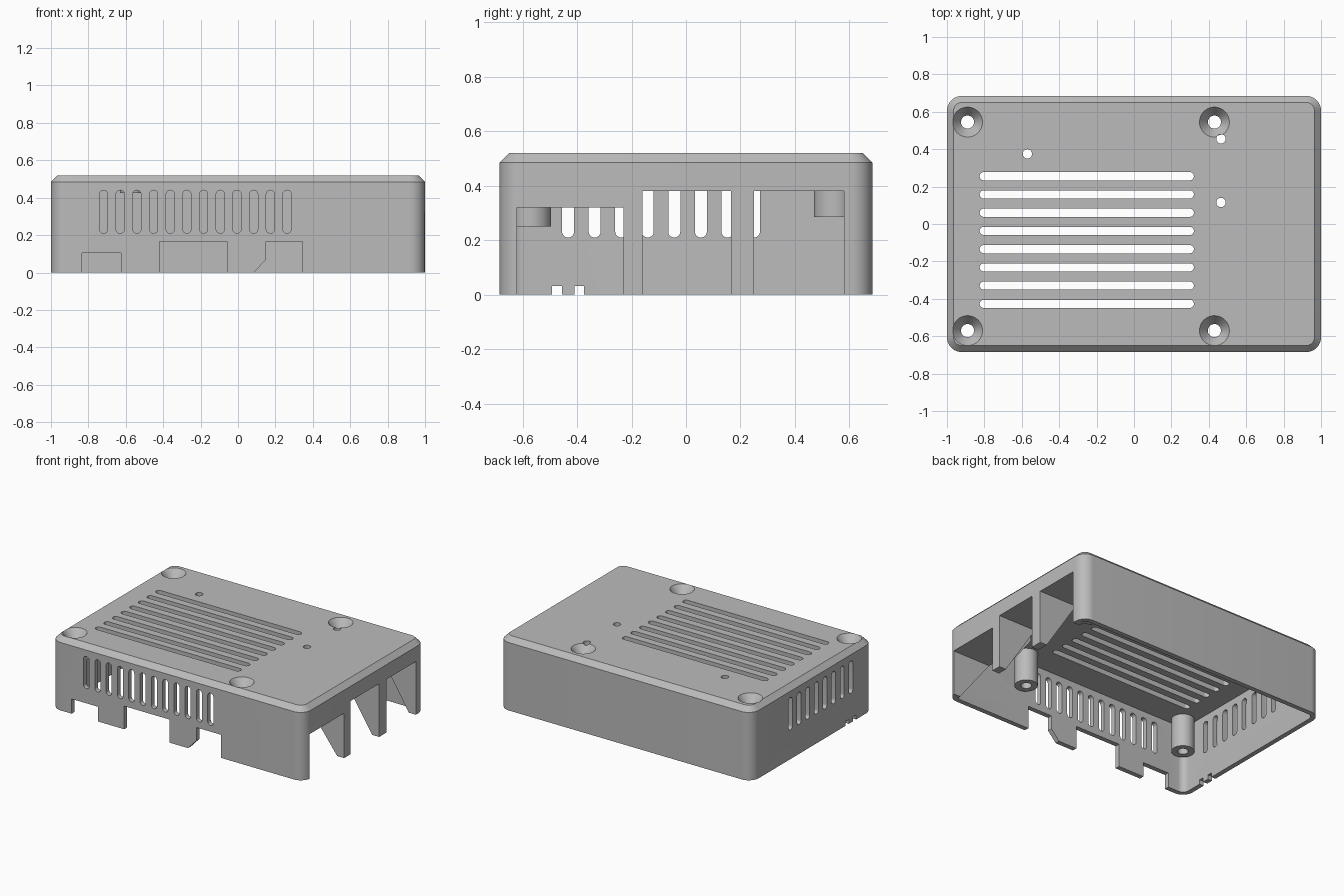
import bpy, bmesh, math

old = bpy.data.objects.get("Cube")
if old:
    bpy.data.objects.remove(old, do_unlink=True)

HX, HY, TOP, WALL = 1.0, 0.685, 0.52, 0.034
CHAMFER, CORNER = 0.035, 0.08
CEILING = TOP - WALL

grey = bpy.data.materials.new("plain grey plastic")
grey.use_nodes = True
colour = (0.5, 0.5, 0.5, 1)
grey.diffuse_color = colour
grey.node_tree.nodes["Principled BSDF"].inputs["Base Color"].default_value = colour


def rounded(u0, u1, v0, v1, r, steps=10):
    """Outline of a rectangle with round corners."""
    pts = []
    centres = ((u1 - r, v1 - r), (u0 + r, v1 - r), (u0 + r, v0 + r), (u1 - r, v0 + r))
    for quarter, (cu, cv) in enumerate(centres):
        for i in range(steps + 1):
            a = (quarter + i / steps) * math.pi / 2
            pts.append((cu + r * math.cos(a), cv + r * math.sin(a)))
    return pts


def circle(cu, cv, r, n=40):
    return [(cu + r * math.cos(math.tau * i / n), cv + r * math.sin(math.tau * i / n))
            for i in range(n)]


def rect(u0, u1, v0, v1):
    return [(u0, v0), (u1, v0), (u1, v1), (u0, v1)]


def loft(bm, sections, axis):
    """Closed solid through matching outlines, each at a position on the axis."""
    place = {"x": lambda u, v, t: (t, u, v),
             "y": lambda u, v, t: (u, t, v),
             "z": lambda u, v, t: (u, v, t)}[axis]
    rings = [[bm.verts.new(place(u, v, t)) for u, v in outline] for outline, t in sections]
    n = len(rings[0])
    for a, b in zip(rings, rings[1:]):
        for i in range(n):
            j = (i + 1) % n
            bm.faces.new((a[i], a[j], b[j], b[i]))
    bm.faces.new(rings[0][::-1])
    bm.faces.new(rings[-1])


def prism(bm, outline, axis, lo, hi):
    loft(bm, [(outline, lo), (outline, hi)], axis)


def finish(bm, name):
    bmesh.ops.recalc_face_normals(bm, faces=bm.faces)
    mesh = bpy.data.meshes.new(name)
    bm.to_mesh(mesh)
    bm.free()
    mesh.materials.append(grey)
    ob = bpy.data.objects.new(name, mesh)
    bpy.context.collection.objects.link(ob)
    return ob


def combine(target, bm, operation):
    """Apply a solid to the case and remove the helper."""
    helper = finish(bm, "helper")
    helper.hide_render = True
    mod = target.modifiers.new("shape", "BOOLEAN")
    mod.operation, mod.solver, mod.object = operation, "EXACT", helper
    bpy.ops.object.select_all(action="DESELECT")
    bpy.context.view_layer.objects.active = target
    target.select_set(True)
    bpy.ops.object.modifier_apply(modifier=mod.name)
    bpy.data.objects.remove(helper, do_unlink=True)


def inset_outline(d):
    return rounded(d - HX, HX - d, d - HY, HY - d, CORNER - d)


# Outer body with bevelled top rim
bm = bmesh.new()
loft(bm, [(inset_outline(0), 0), (inset_outline(0), TOP - CHAMFER),
          (inset_outline(CHAMFER), TOP)], "z")
case = finish(bm, "case_lid")

# Hollow underside
bm = bmesh.new()
prism(bm, inset_outline(WALL), "z", -0.1, CEILING)
combine(case, bm, "DIFFERENCE")

# Screw posts and small bosses under the lid
screws = [(x, y, z) for x in (-0.89, 0.43) for y, z in ((-0.57, 0.25), (0.545, 0.285))]
lights = [(-0.57, 0.375), (0.465, 0.115), (0.465, 0.455)]
bm = bmesh.new()
for x, y, z in screws:
    prism(bm, circle(x, y, 0.075), "z", z, 0.5)
combine(case, bm, "UNION")
for x, y in lights:
    bm = bmesh.new()
    prism(bm, circle(x, y, 0.06), "z", 0.425, 0.495)
    combine(case, bm, "UNION")

# Wedge blocks that become the port hoods and triangular ribs
for y0, y1, z in ((-0.654, -0.2, 0.32), (-0.23, 0.614, 0.38)):
    bm = bmesh.new()
    wedge = [(0.975, 0), (0.945, 0), (0.7, z), (0.7, z + WALL), (0.975, z + WALL)]
    prism(bm, wedge, "y", y0, y1)
    combine(case, bm, "UNION")

bm = bmesh.new()
# Port openings on the right end
for y0, y1, z in ((-0.62, -0.23, 0.32), (-0.16, 0.165, 0.38), (0.25, 0.58, 0.38)):
    prism(bm, rect(y0, y1, -0.1, z), "x", 0.6, 1.1)
# Port openings along the front
for x0, x1, z in ((-0.835, -0.625, 0.105), (-0.42, -0.06, 0.165)):
    prism(bm, rect(x0, x1, -0.1, z), "y", -0.8, -0.6)
prism(bm, [(0.085, -0.1), (0.345, -0.1), (0.345, 0.165), (0.15, 0.165),
           (0.15, 0.07), (0.085, 0)], "y", -0.8, -0.6)
# Upright vents on the front and left end
for i in range(12):
    x = -0.719 + i * 0.0892
    prism(bm, rounded(x - 0.022, x + 0.022, 0.21, 0.44, 0.0215), "y", -0.8, -0.6)
for i in range(8):
    y = -0.433 + i * 0.0975
    prism(bm, rounded(y - 0.022, y + 0.022, 0.21, 0.44, 0.0215), "x", -1.1, -0.9)
# Small notches on the left end
for y in (-0.474, -0.392):
    prism(bm, rect(y - 0.018, y + 0.018, -0.1, 0.032), "x", -1.1, -0.9)
# Long vents in the top
for i in range(8):
    y = -0.427 + i * 0.0975
    prism(bm, rounded(-0.825, 0.32, y - 0.022, y + 0.022, 0.0215), "z", 0.45, 0.6)
# Countersunk screw holes
for x, y, z in screws:
    loft(bm, [(circle(x, y, 0.035), z - 0.1), (circle(x, y, 0.035), TOP - 0.06),
              (circle(x, y, 0.08), TOP), (circle(x, y, 0.08), TOP + 0.1)], "z")
combine(case, bm, "DIFFERENCE")

# Indicator light holes
bm = bmesh.new()
for x, y in lights:
    prism(bm, circle(x, y, 0.025, 24), "z", 0.4, 0.6)
combine(case, bm, "DIFFERENCE")

bpy.ops.object.shade_smooth_by_angle(angle=math.radians(30))
